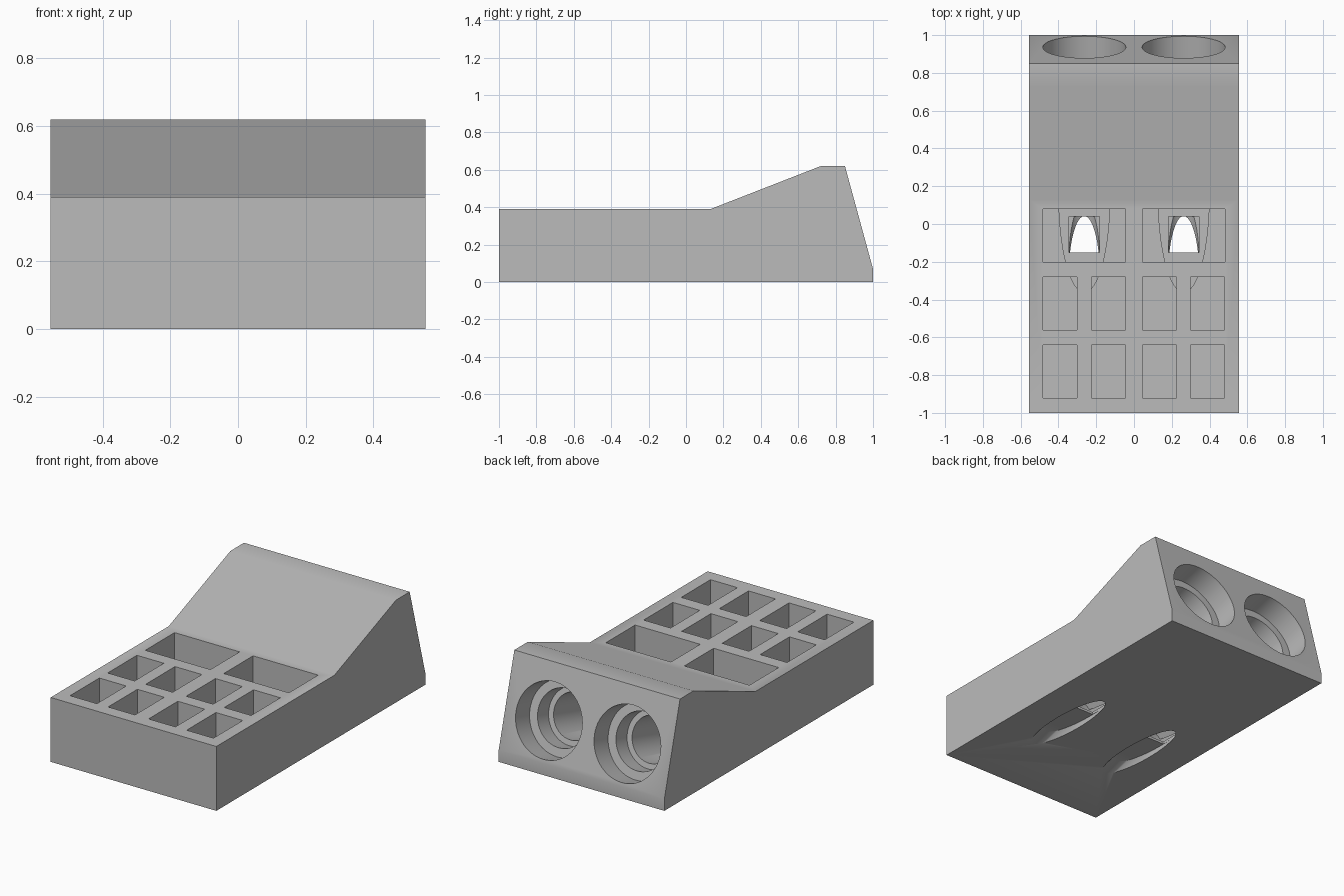
import bpy, bmesh, math
from mathutils import Matrix, Vector

if "Cube" in bpy.data.objects:
    bpy.data.objects.remove(bpy.data.objects["Cube"])

grey = bpy.data.materials.new("plain grey")
grey.use_nodes = True
colour = (0.5, 0.5, 0.5, 1)
grey.diffuse_color = colour
grey.node_tree.nodes["Principled BSDF"].inputs["Base Color"].default_value = colour


def make(name, bm):
    bmesh.ops.recalc_face_normals(bm, faces=bm.faces)
    mesh = bpy.data.meshes.new(name)
    bm.to_mesh(mesh)
    bm.free()
    mesh.materials.append(grey)
    ob = bpy.data.objects.new(name, mesh)
    bpy.context.collection.objects.link(ob)
    return ob


def cut(bm):
    """Subtract a closed shape from the body."""
    cutter = make("cutter", bm)
    cutter.hide_render = True
    mod = body.modifiers.new("cut", 'BOOLEAN')
    mod.operation = 'DIFFERENCE'
    mod.solver = 'EXACT'
    mod.object = cutter
    bpy.context.view_layer.objects.active = body
    bpy.ops.object.modifier_apply(modifier=mod.name)
    bpy.data.objects.remove(cutter)


def box(x0, x1, y0, y1, z0, z1):
    bm = bmesh.new()
    bmesh.ops.create_cube(bm, size=1)
    bmesh.ops.scale(bm, vec=(x1 - x0, y1 - y0, z1 - z0), verts=bm.verts)
    bmesh.ops.translate(bm, vec=((x0 + x1) / 2, (y0 + y1) / 2, (z0 + z1) / 2), verts=bm.verts)
    return bm


def bore(origin, radius, start, end, clip=None, keep_above=True):
    """Cylinder along the tilted bore axis, optionally cut off at a height."""
    bm = bmesh.new()
    bmesh.ops.create_cone(bm, cap_ends=True, segments=64, radius1=radius,
                          radius2=radius, depth=end - start)
    turn = AXIS.to_track_quat('Z', 'Y').to_matrix().to_4x4()
    place = Matrix.Translation(Vector(origin) + AXIS * (start + end) / 2)
    bmesh.ops.transform(bm, matrix=place @ turn, verts=bm.verts)
    if clip is not None:
        bmesh.ops.bisect_plane(bm, geom=bm.verts[:] + bm.edges[:] + bm.faces[:],
                               plane_co=(0, 0, clip), plane_no=(0, 0, 1),
                               clear_inner=keep_above, clear_outer=not keep_above)
        bmesh.ops.holes_fill(bm, edges=[e for e in bm.edges if e.is_boundary], sides=0)
    return bm


# Body: side profile extruded across the width
profile = [(-1, 0), (-1, .39), (.13, .39), (.72, .62), (.85, .62), (1, .07), (1, 0)]
W = .555
bm = bmesh.new()
face = bm.faces.new([bm.verts.new((-W, y, z)) for y, z in profile])
ext = bmesh.ops.extrude_face_region(bm, geom=[face])
bmesh.ops.translate(bm, vec=(2 * W, 0, 0),
                    verts=[v for v in ext["geom"] if isinstance(v, bmesh.types.BMVert)])
body = make("tray_body", bm)

TILT = math.radians(15.25)
AXIS = Vector((0, -math.cos(TILT), -math.sin(TILT)))
FLOOR = .09

for side in (-1, 1):
    cx = side * .263
    # Pockets: two rows of small ones and one wide one at the back
    for y0, y1 in ((-.92, -.64), (-.56, -.28)):
        for off in (-.128, .09 + .037):
            cut(box(cx + off - .09, cx + off + .09, y0, y1, FLOOR, .5))
    cut(box(cx - .218, cx + .218, -.2, .08, FLOOR, .5))
    # Stepped bore from the sloping back face
    back = (cx, .937, .304)
    cut(bore(back, .22, -.1, .14))
    cut(bore(back, .168, .1, .25))
    cut(bore(back, .135, .2, 1.7, .045))
    # Slot down to the groove that leaves through the underside
    cut(box(cx - .08, cx + .08, -.15, .04, .02, .1))
    cut(bore((cx, -.27, 0), .082, -1, 1, .03, False))

bpy.ops.object.select_all(action='DESELECT')
body.select_set(True)
bpy.context.view_layer.objects.active = body
bpy.ops.object.shade_smooth_by_angle(angle=math.radians(30))
